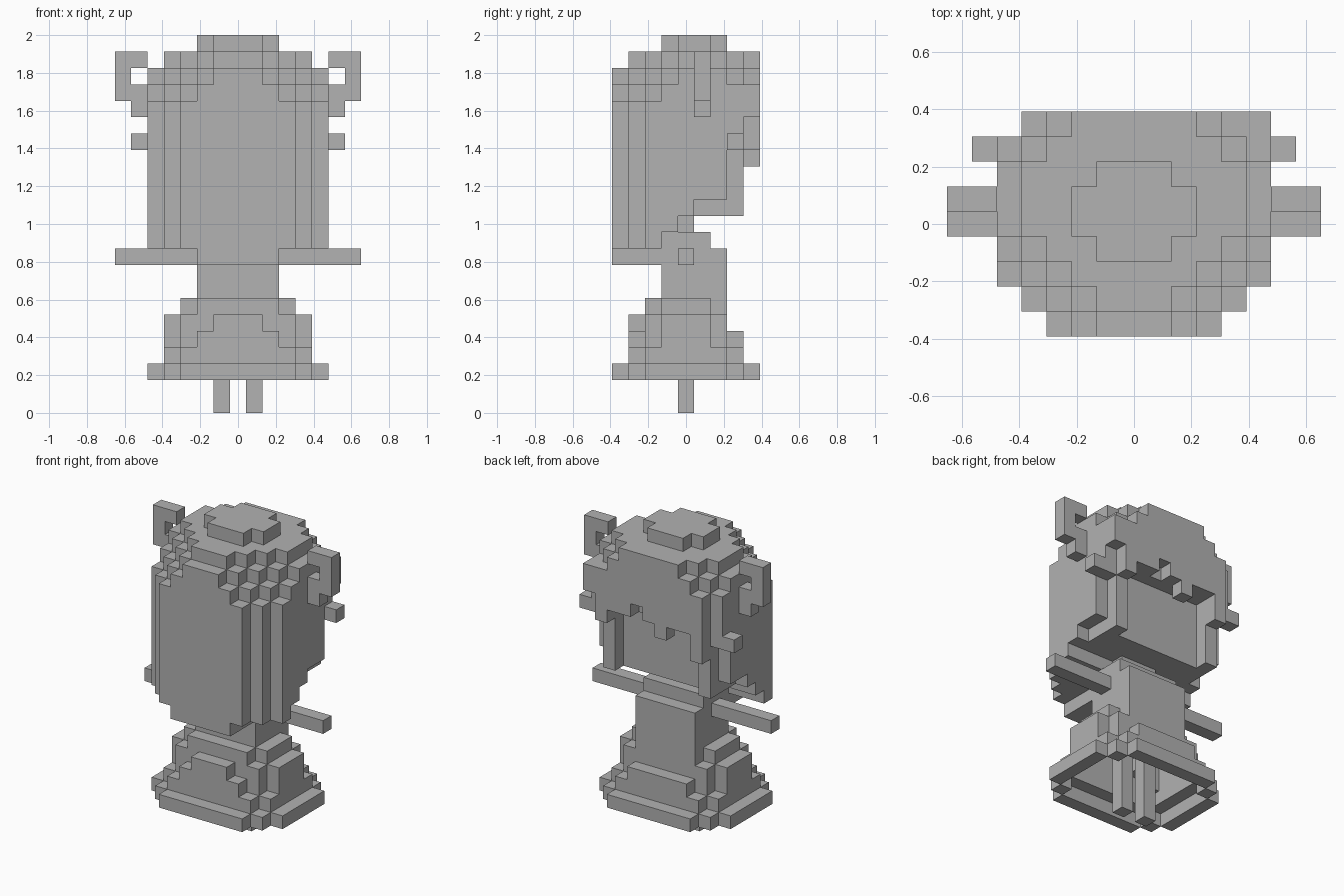
import bpy, bmesh, math
from mathutils import Vector

if "Cube" in bpy.data.objects:
    bpy.data.objects.remove(bpy.data.objects["Cube"])

U = 2 / 23  # edge length of one cube
grey = bpy.data.materials.new("grey")
grey.diffuse_color = (0.445, 0.445, 0.445, 1)
grey.use_nodes = True
grey.node_tree.nodes["Principled BSDF"].inputs["Base Color"].default_value = grey.diffuse_color
parts = {}


def box(name, xs, ys, zs):
    """Add the cubes in inclusive index ranges to a part."""
    cells = parts.setdefault(name, set())
    for i in range(xs[0], xs[1] + 1):
        for j in range(ys[0], ys[1] + 1):
            for k in range(zs[0], zs[1] + 1):
                cells.add((i, j, k))


def layer(name, k, half_widths, first_j):
    """Add one horizontal layer given its half width in each row."""
    for n, w in enumerate(half_widths):
        box(name, (-w, w), (first_j + n,) * 2, (k, k))


def hollow(cells):
    """Keep only the outer ring of a flat layer."""
    return {(i, j, k) for i, j, k in cells
            if not {(i + 1, j, k), (i - 1, j, k), (i, j + 1, k), (i, j - 1, k)} <= cells}


# Legs
for s in (-1, 1):
    box("legs", (s, s), (0, 0), (0, 6))

# Stepped hollow skirt with a closed top
skirt = [(2, -4, [3, 4, 5, 5, 5, 5, 5, 4, 3]),
         (3, -3, [3, 4, 4, 4, 4, 4, 3]),
         (4, -3, [2, 3, 4, 4, 4, 3, 2]),
         (5, -3, [1, 3, 4, 4, 4, 3]),
         (6, -2, [2, 3, 3, 3, 2])]
parts["skirt"] = set()
for k, j0, widths in skirt:
    layer("ring", k, widths, j0)
    ring = parts.pop("ring")
    parts["skirt"] |= ring if k == 6 else hollow(ring)

# Torso and neck
box("torso", (-2, 2), (-1, 2), (7, 9))
box("torso", (-2, 2), (-1, 1), (10, 10))
box("neck", (-1, 1), (0, 0), (10, 11))

# Head with a flat face
box("head", (-4, 4), (0, 2), (12, 18))

# Long hair, cut lower in the middle, rising in steps along the sides
box("hair", (-3, 3), (-4, -4), (10, 18))
box("hair", (-4, 4), (-3, -3), (10, 18))
box("hair", (-5, 5), (-2, -2), (10, 18))
box("hair", (-2, 2), (-4, -2), (9, 9))
box("hair", (-5, 5), (-1, -1), (11, 18))
for s in (-5, 5):
    box("hair", (s, s), (0, 0), (12, 18))
    box("hair", (s, s), (1, 2), (13, 18))
    box("hair", (s, s), (3, 3), (17, 18))
box("hair", (-4, 4), (3, 3), (17, 18))

# Rounded crown
layer("hair", 19, [2, 3, 4, 5, 5, 5, 5, 5, 4], -4)
layer("hair", 20, [1, 2, 3, 4, 5, 5, 5, 4, 3], -4)
layer("hair", 21, [1, 2, 3, 4, 4, 4, 3, 2], -3)
layer("hair", 22, [1, 2, 2, 1], -1)

# Locks beside the face and ragged fringe
for s in (-4, 4):
    box("side_locks", (s, s), (3, 3), (12, 16))
for i, k in zip(range(-4, 6), (15, 17, 17, 16, 17, 18, 17, 17, 16, 18)):
    box("fringe", (i, i), (4, 4), (k, 19))

# Arms, ears and looped bows, mirrored
for s in (-1, 1):
    def pair(name, a, b, j, k0, k1):
        box(name, tuple(sorted((s * a, s * b))), (j, j), (k0, k1))
    pair("arms", 3, 7, 0, 9, 9)
    pair("ears", 5, 6, 3, 16, 16)
    pair("bows", 7, 7, 1, 19, 21)
    pair("bows", 6, 6, 1, 18, 19)
    pair("bows", 6, 6, 1, 21, 21)

# Turn every part into a clean outer surface
everything = set().union(*parts.values())
done = set()
for name, cells in parts.items():
    bm = bmesh.new()
    for c in sorted(cells - done):
        centre = Vector((c[0], c[1], c[2] + 0.5))
        for axis in range(3):
            for sign in (-1, 1):
                near = list(c)
                near[axis] += sign
                if tuple(near) in everything:
                    continue
                n, a, b = Vector(), Vector(), Vector()
                n[axis] = sign / 2
                a[(axis + 1) % 3] = 0.5
                b[(axis + 2) % 3] = 0.5 * sign
                bm.faces.new([bm.verts.new((centre + n + p) * U)
                              for p in (-a - b, a - b, a + b, b - a)])
    done |= cells
    bmesh.ops.remove_doubles(bm, verts=bm.verts, dist=0.001)
    bmesh.ops.dissolve_limit(bm, angle_limit=math.radians(1),
                             verts=bm.verts, edges=bm.edges)
    mesh = bpy.data.meshes.new(name)
    bm.to_mesh(mesh)
    bm.free()
    mesh.materials.append(grey)
    bpy.context.collection.objects.link(bpy.data.objects.new(name, mesh))
